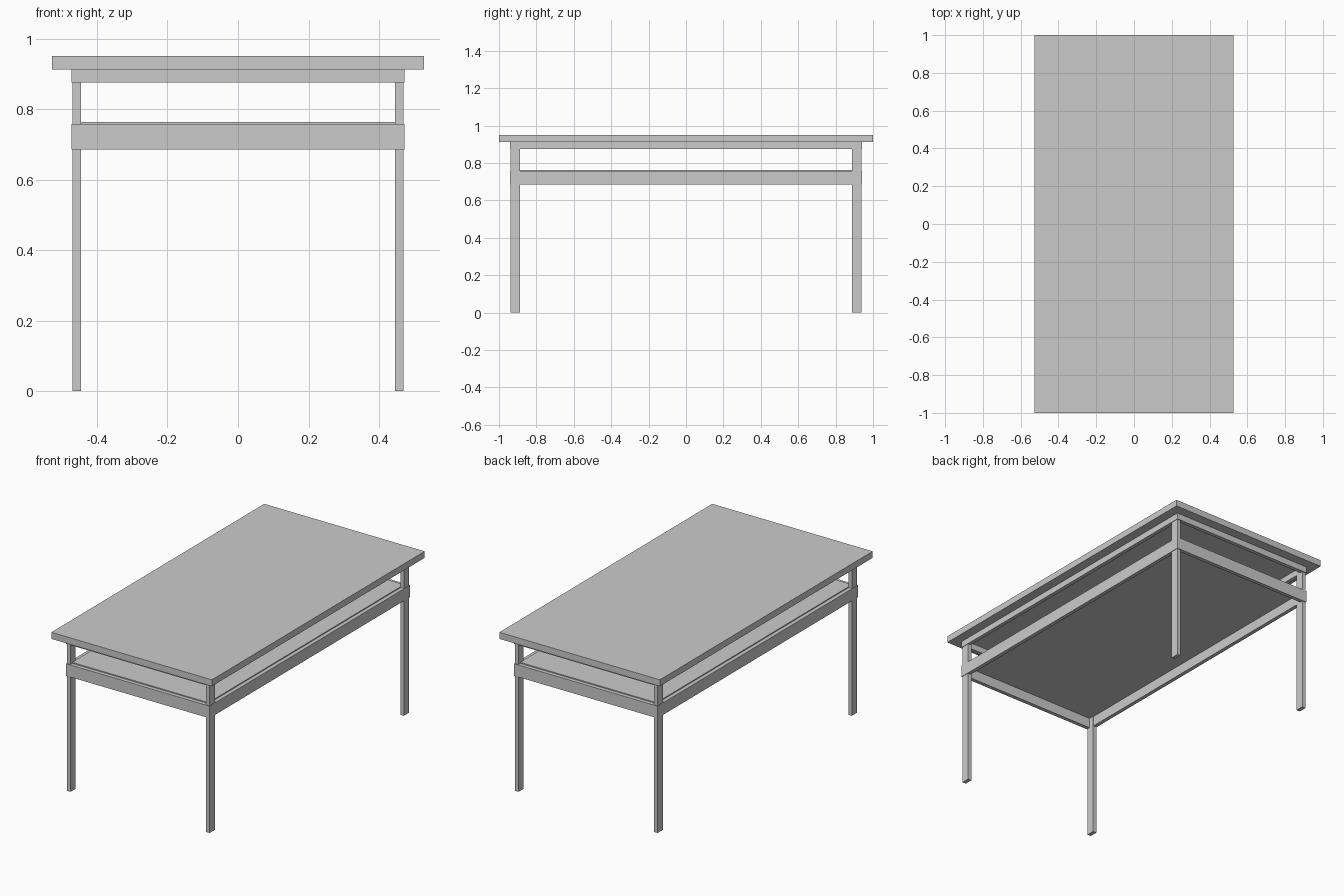
import bpy

if "Cube" in bpy.data.objects:
    bpy.data.objects.remove(bpy.data.objects["Cube"])


def box(name, x0, x1, y0, y1, z0, z1):
    bpy.ops.mesh.primitive_cube_add(size=1, location=((x0 + x1) / 2, (y0 + y1) / 2, (z0 + z1) / 2))
    ob = bpy.context.object
    ob.name = name
    ob.scale = (x1 - x0, y1 - y0, z1 - z0)
    bpy.ops.object.transform_apply(location=True, rotation=False, scale=True)
    return ob


RX, RY, T = 0.472, 0.942, 0.023   # rail outer half sizes and thickness

# Table top and lower shelf
box("table_top", -0.528, 0.528, -1, 1, 0.912, 0.951)
box("shelf", -RX + T, RX - T, -RY + T, RY - T, 0.745, 0.763)

# Legs: flat posts running up to the table top
for sx, xn in ((-1, "left"), (1, "right")):
    for sy, yn in ((-1, "front"), (1, "back")):
        xs = sorted((sx * 0.446, sx * 0.469))
        ys = sorted((sy * 0.888, sy * 0.937))
        box(f"{yn}_{xn}_leg", *xs, *ys, 0, 0.912)

# Rail frames: narrow one under the top, deeper one around the shelf
for part, z0, z1 in (("upper", 0.875, 0.912), ("lower", 0.685, 0.757)):
    for s, n in ((-1, "left"), (1, "right")):
        xs = sorted((s * RX, s * (RX - T)))
        box(f"{part}_{n}_rail", *xs, -RY, RY, z0, z1)
    for s, n in ((-1, "front"), (1, "back")):
        ys = sorted((s * RY, s * (RY - T)))
        box(f"{part}_{n}_rail", -RX + T, RX - T, *ys, z0, z1)
